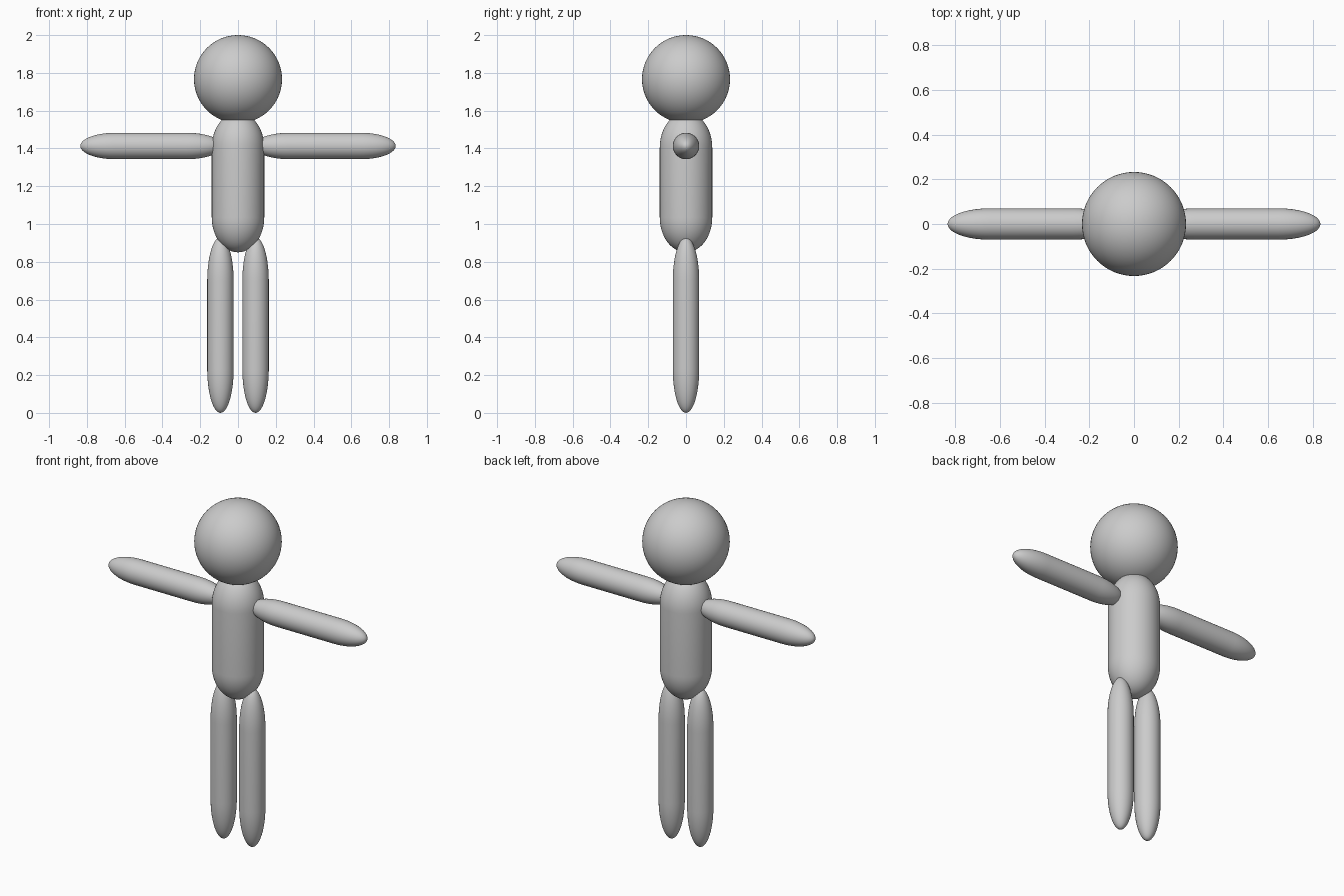
import bpy
import bmesh
from math import sin, cos, pi

if "Cube" in bpy.data.objects:
    bpy.data.objects.remove(bpy.data.objects["Cube"])

SIDES, RINGS = 48, 14


def capsule(name, radius, length, location, rotation=(0, 0, 0)):
    """Stretched capsule along z: each rounded end takes a quarter of the length."""
    cap = length / 4
    angles = [i * pi / 2 / RINGS for i in range(RINGS + 1)]
    top = [(radius * cos(a), cap + cap * sin(a)) for a in angles]
    top[-1] = (0, length / 2)
    profile = [(r, -z) for r, z in reversed(top)] + top

    bm = bmesh.new()
    verts = [bm.verts.new((r, 0, z)) for r, z in profile]
    edges = [bm.edges.new(pair) for pair in zip(verts, verts[1:])]
    bmesh.ops.spin(bm, geom=verts + edges, cent=(0, 0, 0), axis=(0, 0, 1),
                   angle=2 * pi, steps=SIDES, use_duplicate=False)
    bmesh.ops.remove_doubles(bm, verts=bm.verts, dist=1e-5)
    bmesh.ops.recalc_face_normals(bm, faces=bm.faces)
    for face in bm.faces:
        face.smooth = True
    mesh = bpy.data.meshes.new(name)
    bm.to_mesh(mesh)
    bm.free()

    obj = bpy.data.objects.new(name, mesh)
    obj.location = location
    obj.rotation_euler = rotation
    bpy.context.collection.objects.link(obj)
    return obj


# Head
bpy.ops.mesh.primitive_uv_sphere_add(segments=64, ring_count=32, radius=0.233,
                                     location=(0, 0, 1.767))
bpy.context.object.name = "head"
bpy.ops.object.shade_smooth()

# Torso
capsule("torso", 0.139, 0.74, (0, 0, 1.22))

# Arms and legs, one pair per side
for side, label in ((-1, "right"), (1, "left")):
    capsule(label + "_arm", 0.07, 0.75, (side * 0.46, 0, 1.413), (0, pi / 2, 0))
    capsule(label + "_leg", 0.07, 0.93, (side * 0.093, 0, 0.465))
